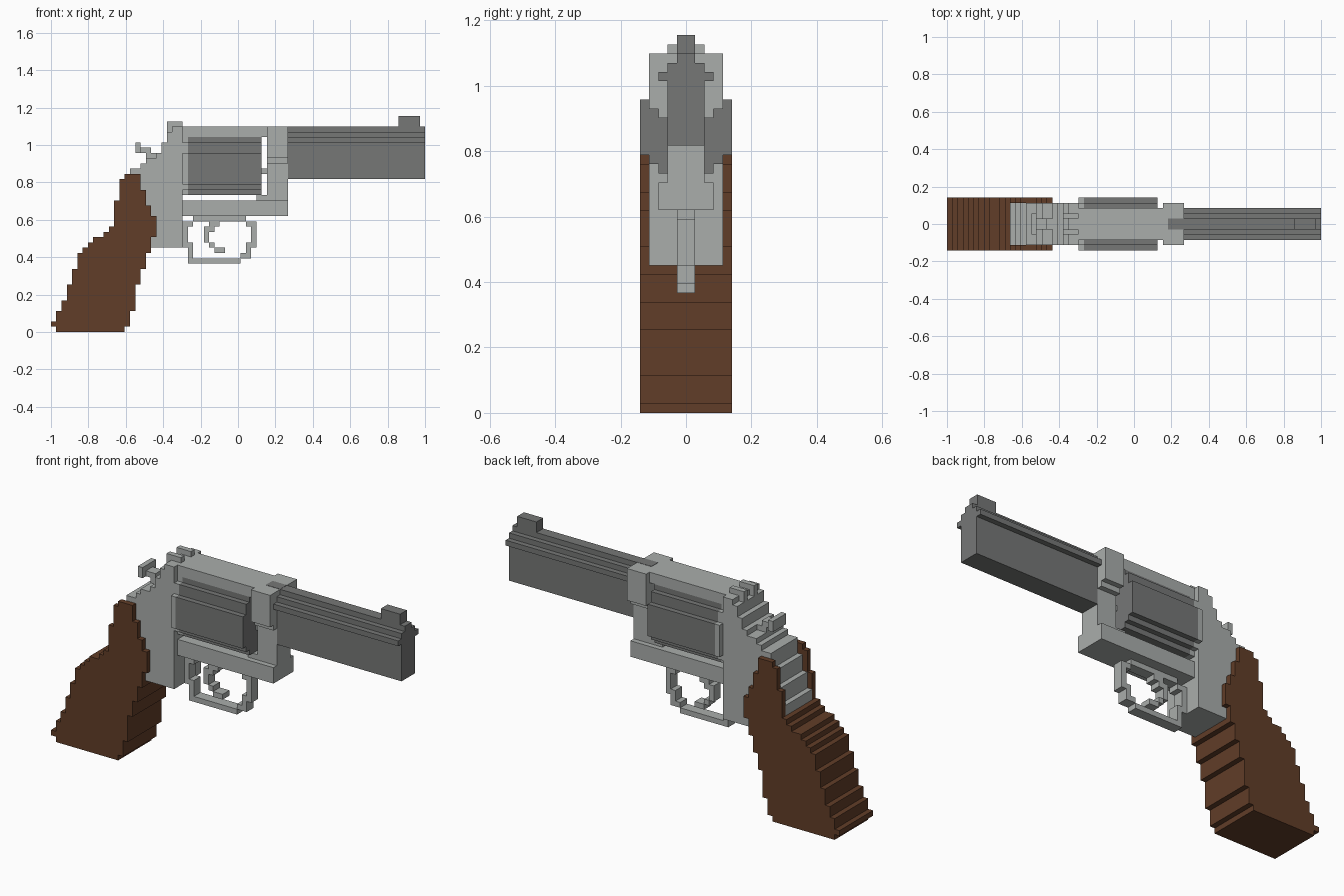
import bpy

if "Cube" in bpy.data.objects:
    bpy.data.objects.remove(bpy.data.objects["Cube"])

U = 2 / 71          # one block of the stepped grid
X0 = -1.0


def material(name, rgb):
    m = bpy.data.materials.new(name)
    m.diffuse_color = (*rgb, 1)
    m.use_nodes = True
    m.node_tree.nodes["Principled BSDF"].inputs["Base Color"].default_value = m.diffuse_color
    return m


STEEL = material("light_steel", (0.40, 0.42, 0.41))
DARK = material("dark_steel", (0.18, 0.185, 0.183))
WOOD = material("brown_wood", (0.12, 0.047, 0.021))


def outline(rows):
    """Stepped outline from stacked rows (z0, z1, left, right)."""
    left, right = [], []
    for z0, z1, a, b in rows:
        for side, v in ((left, a), (right, b)):
            for p in ((v, z0), (v, z1)):
                if not side or side[-1] != p:
                    side.append(p)
    return right + left[::-1]


def prism(name, rows, lo, hi, mat, along="y"):
    """Extrude a stepped outline along y (side profile) or x (cross-section)."""
    pts = outline(rows)
    n = len(pts)
    if along == "y":
        verts = [(X0 + a * U, d * U, z * U) for d in (lo, hi) for a, z in pts]
    else:
        verts = [(X0 + d * U, a * U, z * U) for d in (lo, hi) for a, z in pts]
    faces = [list(range(n))[::-1], list(range(n, 2 * n))]
    faces += [(i, (i + 1) % n, n + (i + 1) % n, n + i) for i in range(n)]
    if along == "y":
        faces = [list(f)[::-1] for f in faces]
    me = bpy.data.meshes.new(name)
    me.from_pydata(verts, [], faces)
    me.materials.append(mat)
    ob = bpy.data.objects.new(name, me)
    bpy.context.collection.objects.link(ob)
    return ob


def fix_normals(ob):
    import bmesh
    bm = bmesh.new()
    bm.from_mesh(ob.data)
    bmesh.ops.recalc_face_normals(bm, faces=bm.faces)
    bm.to_mesh(ob.data)
    bm.free()


def box(name, x0, x1, z0, z1, half, mat=STEEL):
    return prism(name, [(z0, z1, x0, x1)], -half, half, mat)


def section(name, rows, x0, x1, mat):
    """Symmetric cross-section: rows of (z0, z1, half width)."""
    return prism(name, [(a, b, -w, w) for a, b, w in rows], x0, x1, mat, "x")


# Wooden grip: solid handle, then a thin panel on each side of the frame
prism("grip", [(0, 1, 1, 14), (1, 2, 0, 15), (2, 4, 1, 15), (4, 6, 2, 16),
               (6, 9, 3, 16), (9, 12, 4, 17), (12, 15, 5, 18), (15, 16, 6, 19),
               (16, 17, 7, 19), (17, 18, 8, 19), (18, 19, 10, 20),
               (19, 20, 11, 20)], -5, 5, WOOD)
for side, lo in (("left", 4), ("right", -5)):
    prism("grip_panel_" + side,
          [(20, 22, 12, 20), (22, 24, 12, 19), (24, 25, 12, 18),
           (25, 27, 13, 18), (27, 29, 13, 17), (29, 30, 14, 17)],
          lo, lo + 1, WOOD)

# Rear frame with stepped back
prism("rear_frame", [(16, 20, 18, 25), (20, 22, 12, 25), (22, 25, 13, 25),
                     (25, 28, 14, 25), (28, 31, 15, 25), (31, 32, 17, 25),
                     (32, 33, 18, 25), (33, 34, 20, 25), (34, 36, 21, 25),
                     (36, 38, 22, 25), (38, 39, 23, 25)], -4, 4, STEEL)

# Frame window: top strap, bottom bar, front block
box("top_strap", 25, 41, 37, 39, 3)
box("bottom_bar", 25, 45, 22, 25, 3)
section("front_block", [(25, 32, 2), (32, 33, 3), (33, 39, 4)], 41, 45, STEEL)
box("crane", 39, 41, 25, 26, 2)

# Cylinder, its rear shield and axle
drum = [(26, 27, 3), (27, 28, 4), (28, 34, 5), (34, 36, 4), (36, 37, 3)]
section("cylinder", drum, 26, 40, DARK)
section("recoil_shield", drum, 25, 26, STEEL)
box("axle", 40, 41, 30, 31, 1)

# Barrel with side ridges, top rib and front sight
section("barrel", [(29, 36, 2), (36, 37, 3), (37, 38, 2), (38, 39, 1)],
        45, 71, DARK)
box("rib_inlay", 42, 45, 38, 39.05, 1, DARK)
box("front_sight", 66, 70, 39, 41, 1, DARK)

# Rear sight prongs
for side, lo in (("left", 1), ("right", -2)):
    prism("rear_sight_" + side, [(38, 39, 22, 25), (39, 40, 22, 25)],
          lo, lo + 1, STEEL)

# Hammer
box("hammer_spur", 16, 17, 34, 36, 2)
box("hammer_neck", 17, 19, 34, 35, 1)
box("hammer_root", 18, 20, 33, 34, 1)

# Trigger guard ring and trigger
guard = [(27, 37, 21, 22), (37, 38, 20, 21), (38, 39, 16, 21), (37, 38, 14, 17),
         (36, 37, 14, 15), (26, 36, 13, 14), (26, 27, 14, 17), (25, 26, 16, 21),
         (26, 27, 20, 21)]
for i, b in enumerate(guard):
    box(f"guard_{i}", *b, 1)
trigger = [(30, 32, 20, 21), (29, 31, 19, 20), (29, 30, 17, 19),
           (30, 31, 16, 17), (31, 33, 15, 16)]
for i, b in enumerate(trigger):
    box(f"trigger_{i}", *b, 1)

for ob in bpy.context.collection.objects:
    fix_normals(ob)
